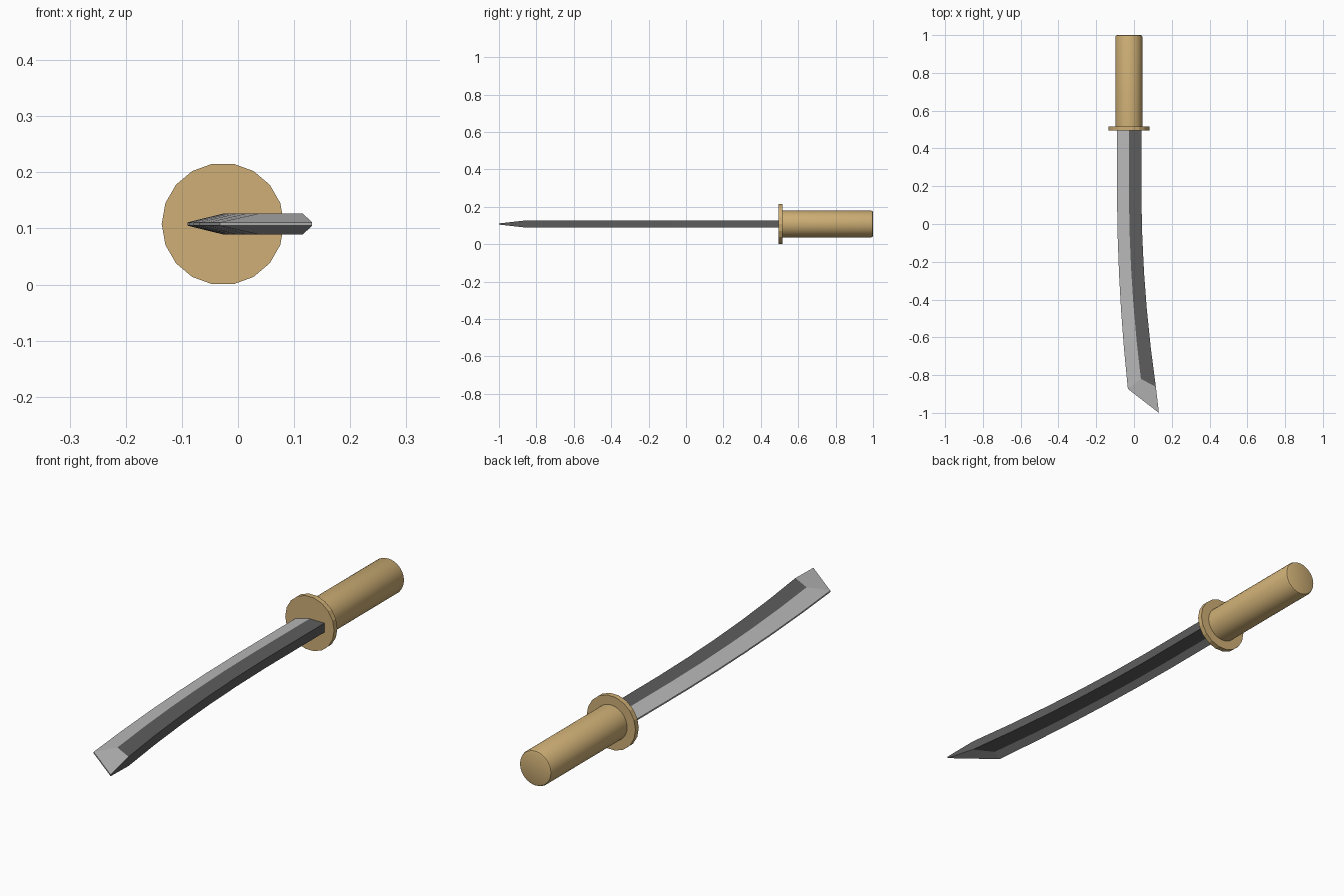
import bpy, bmesh, math

if "Cube" in bpy.data.objects:
    bpy.data.objects.remove(bpy.data.objects["Cube"])

CX, CZ = -0.027, 0.108   # axis of handle and guard


def material(name, rgb):
    m = bpy.data.materials.new(name)
    m.diffuse_color = (*rgb, 1)
    m.use_nodes = True
    m.node_tree.nodes["Principled BSDF"].inputs["Base Color"].default_value = m.diffuse_color
    return m


tan = material("tan", (0.62, 0.43, 0.18))
steel = material("light_steel", (0.48, 0.48, 0.48))
dark = material("dark_steel", (0.11, 0.11, 0.11))


def disc(name, sides, radius, y0, y1):
    # cylinder lying along y, with a vertex on the +x side
    bpy.ops.mesh.primitive_cylinder_add(vertices=sides, radius=radius, depth=y1 - y0)
    ob = bpy.context.object
    ob.name = name
    for v in ob.data.vertices:
        a = math.atan2(v.co.y, v.co.x) + (math.pi / 2 - math.pi / 2 * (sides % 4 == 0))
        v.co = (radius * math.cos(a), radius * math.sin(a), v.co.z)
    ob.rotation_euler = (math.pi / 2, 0, 0)
    ob.location = (CX, (y0 + y1) / 2, CZ)
    ob.data.materials.append(tan)
    return ob


# Guard: flat 18-sided plate
disc("guard", 18, 0.109, 0.495, 0.516)

# Handle: smooth cylinder with a small bevel at the pommel end
handle = disc("handle", 32, 0.0715, 0.51, 1.0)
bm = bmesh.new()
bm.from_mesh(handle.data)
end = [e for e in bm.edges if all(v.co.z < 0 for v in e.verts)]
bmesh.ops.bevel(bm, geom=end, offset=0.009, segments=2, profile=0.5, affect='EDGES')
bm.to_mesh(handle.data)
bm.free()
bpy.ops.object.shade_smooth_by_angle(angle=math.radians(30))

# Blade: three curved rails (start x, bend, end y, half thickness), mirrored in z
RAILS = [(-0.090, 0.050, -0.873, 0.003),   # cutting edge
         (-0.027, 0.061, -0.820, 0.0185),  # ridge
         (0.039, 0.068, -0.862, 0.0185)]   # spine
STEPS = [0, 0.28, 0.42, 0.56, 0.70, 0.85, 1]

bm = bmesh.new()


def face(verts, mat):
    bm.faces.new(verts).material_index = mat


rings = []
for t in STEPS:
    pts = []
    for x, bend, y_end, h in RAILS:
        y = 0.505 + (y_end - 0.505) * t
        pts.append((x + bend * max(0, 0.2 - y) ** 2, y, h))
    rings.append([bm.verts.new((x, y, CZ + h)) for x, y, h in pts] +
                 [bm.verts.new((x, y, CZ - h)) for x, y, h in reversed(pts)])

for a, b in zip(rings, rings[1:]):
    for i, mat in enumerate((0, 1, 1, 1, 0, 0)):
        j = (i + 1) % 6
        face((a[i], a[j], b[j], b[i]), mat)
face(rings[0], 1)

# Slanted, thinning point
e, r, s, s2, r2, e2 = rings[-1]
tip, tip2 = (bm.verts.new((0.132, -1.0, CZ + d)) for d in (0.003, -0.003))
face((e, r, s, tip), 0)
face((e2, r2, s2, tip2), 0)
face((s, s2, tip2, tip), 1)
face((e, e2, tip2, tip), 0)

bmesh.ops.recalc_face_normals(bm, faces=bm.faces)
mesh = bpy.data.meshes.new("blade")
bm.to_mesh(mesh)
bm.free()
mesh.materials.append(steel)
mesh.materials.append(dark)
bpy.context.collection.objects.link(bpy.data.objects.new("blade", mesh))
